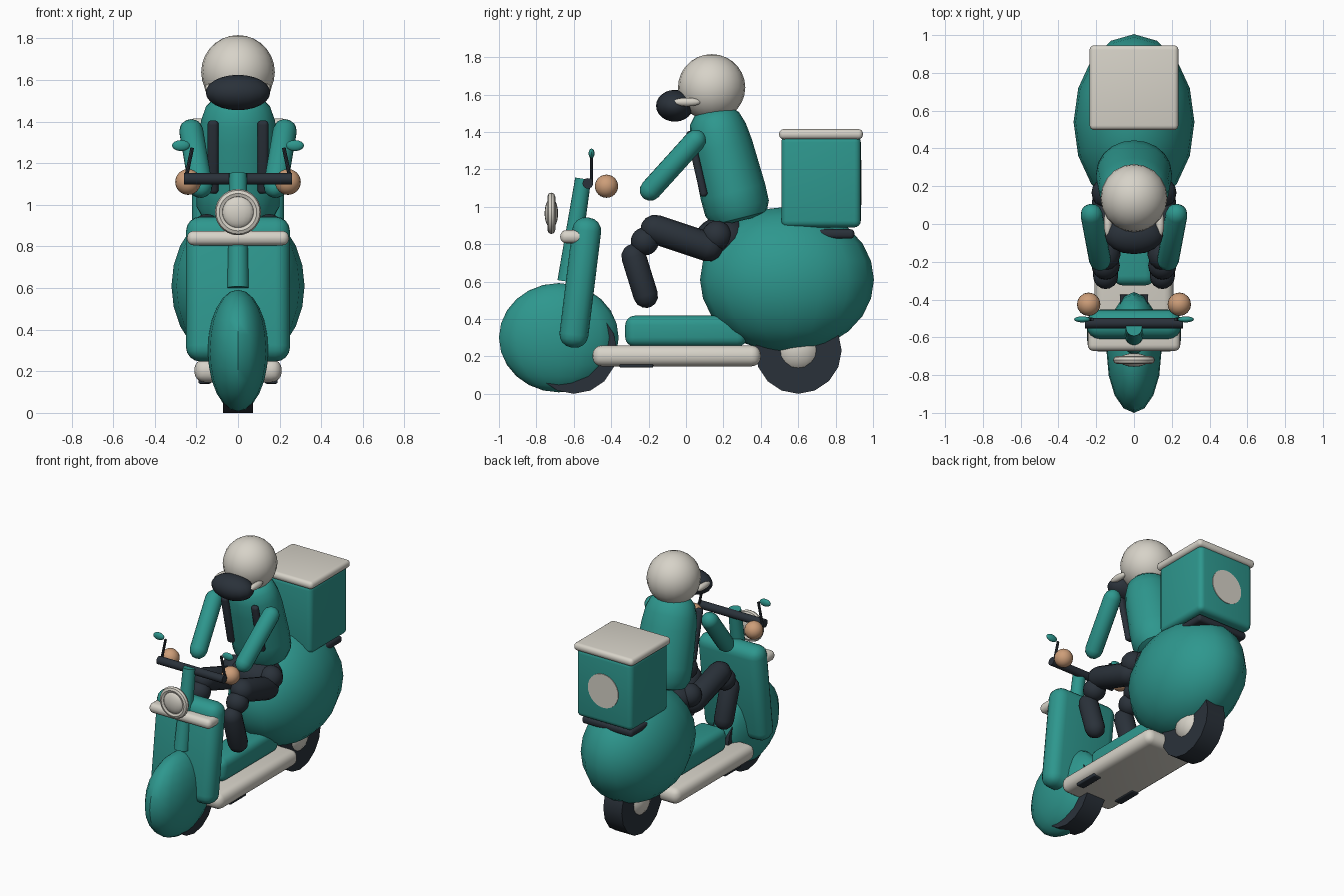
import bpy, math
from mathutils import Vector

if "Cube" in bpy.data.objects:
    bpy.data.objects.remove(bpy.data.objects["Cube"])


def material(name, rgb):
    m = bpy.data.materials.new(name)
    m.diffuse_color = (*rgb, 1)
    m.use_nodes = True
    m.node_tree.nodes["Principled BSDF"].inputs["Base Color"].default_value = m.diffuse_color
    return m


TEAL = material("teal", (0.027, 0.31, 0.27))
CREAM = material("cream", (0.68, 0.65, 0.58))
DARK = material("charcoal", (0.023, 0.031, 0.042))
SKIN = material("tan", (0.61, 0.34, 0.19))


def finish(name, mat, smooth=True):
    o = bpy.context.object
    o.name = name
    o.data.materials.append(mat)
    if smooth:
        bpy.ops.object.shade_smooth_by_angle(angle=math.radians(40))
    return o


def ball(name, mat, loc, radii, seg=16, rings=12):
    bpy.ops.mesh.primitive_uv_sphere_add(segments=seg, ring_count=rings, location=loc)
    bpy.context.object.scale = radii
    bpy.ops.object.transform_apply(location=False, rotation=False)
    return finish(name, mat)


def block(name, mat, loc, size, bevel, tilt=0):
    bpy.ops.mesh.primitive_cube_add(size=1, location=loc)
    o = bpy.context.object
    o.scale = size
    bpy.ops.object.transform_apply(location=False, rotation=False)
    b = o.modifiers.new("rounding", "BEVEL")
    b.width, b.segments = bevel, 4
    bpy.ops.object.modifier_apply(modifier="rounding")
    o.rotation_euler.x = math.radians(tilt)
    return finish(name, mat)


def rod(name, mat, a, b, r1, r2=None, seg=16):
    a, b = Vector(a), Vector(b)
    bpy.ops.mesh.primitive_cone_add(vertices=seg, radius1=r1, radius2=r1 if r2 is None else r2,
                                    depth=(b - a).length, location=(a + b) / 2)
    bpy.context.object.rotation_euler = (b - a).to_track_quat('Z', 'Y').to_euler()
    return finish(name, mat)


def lathe(name, mat, profile, seg=20):
    """Spin (radius, height) points round z."""
    verts = [(r * math.cos(2 * math.pi * i / seg), r * math.sin(2 * math.pi * i / seg), z)
             for r, z in profile for i in range(seg)]
    n = len(profile)
    faces = [(k * seg + i, k * seg + (i + 1) % seg, (k + 1) * seg + (i + 1) % seg, (k + 1) * seg + i)
             for k in range(n - 1) for i in range(seg)]
    faces += [tuple(range(seg))[::-1], tuple(range((n - 1) * seg, n * seg))]
    me = bpy.data.meshes.new(name)
    me.from_pydata(verts, [], faces)
    o = bpy.data.objects.new(name, me)
    bpy.context.collection.objects.link(o)
    bpy.ops.object.select_all(action='DESELECT')
    o.select_set(True)
    bpy.context.view_layer.objects.active = o
    return finish(name, mat)


def capsule(name, mat, a, b, r):
    """Round-ended limb; a and b are the centres of the end domes."""
    a, b = Vector(a), Vector(b)
    h = (b - a).length
    arc = [math.radians(t) for t in (8, 30, 60, 90)]
    prof = [(r * math.sin(t), -r * math.cos(t)) for t in arc]
    prof += [(p, h - z) for p, z in reversed(prof)]
    o = lathe(name, mat, prof, 16)
    o.location = a
    o.rotation_euler = (b - a).to_track_quat('Z', 'Y').to_euler()
    return o


# Scooter bodywork
ball("rear_body", TEAL, (0, 0.54, 0.61), (0.32, 0.465, 0.39))
ball("front_fender", TEAL, (0, -0.68, 0.30), (0.145, 0.32, 0.292))
block("leg_shield", TEAL, (0, -0.565, 0.595), (0.50, 0.155, 0.70), 0.07, -7)
block("center_tunnel", TEAL, (0, 0.0, 0.335), (0.22, 0.65, 0.165), 0.05)
block("floorboard", CREAM, (0, -0.05, 0.203), (0.42, 0.90, 0.112), 0.05)
block("shield_trim", CREAM, (0, -0.605, 0.84), (0.49, 0.135, 0.07), 0.032)

# Wheels
for part, y in (("front", -0.60), ("rear", 0.60)):
    rod(part + "_wheel", DARK, (-0.073, y, 0.232), (0.073, y, 0.232), 0.232)
    ball(part + "_hub", CREAM, (0, y, 0.235), (0.11, 0.13, 0.13))

# Steering and headlamp
rod("steering_column", TEAL, (0, -0.635, 0.6), (0, -0.55, 1.15), 0.053, 0.043)
rod("handlebar", DARK, (-0.26, -0.525, 1.125), (0.26, -0.525, 1.125), 0.028)
bpy.ops.mesh.primitive_torus_add(location=(0, -0.72, 0.965), rotation=(math.pi / 2, 0, 0),
                                 major_radius=0.09, minor_radius=0.021,
                                 major_segments=28, minor_segments=8)
finish("headlamp_rim", CREAM)
ball("headlamp_lens", CREAM, (0, -0.72, 0.965), (0.08, 0.036, 0.08))

# Delivery box
block("box_rack", DARK, (0, 0.70, 0.855), (0.40, 0.40, 0.05), 0.02)
block("delivery_box", TEAL, (0, 0.722, 1.135), (0.44, 0.425, 0.49), 0.035)
block("box_lid", CREAM, (0, 0.722, 1.388), (0.47, 0.448, 0.054), 0.024)
rod("box_disc", CREAM, (0, 0.932, 1.13), (0, 0.939, 1.13), 0.12, seg=28)

# Rider torso: rounded, slightly tapered, leaning forward
torso = lathe("torso", TEAL, [(0.115, -0.31), (0.15, -0.295), (0.175, -0.24), (0.177, -0.15),
                              (0.166, 0.1), (0.155, 0.19), (0.135, 0.255), (0.1, 0.295), (0.06, 0.305)])
torso.scale.x = 1.14
torso.location = (0, 0.215, 1.225)
torso.rotation_euler.x = math.radians(14)

# Rider head
ball("helmet", CREAM, (0, 0.137, 1.638), (0.177, 0.18, 0.178), 20, 14)
ball("visor", DARK, (0, -0.06, 1.54), (0.155, 0.10, 0.085))
ball("pelvis", DARK, (0, 0.20, 0.83), (0.19, 0.15, 0.12))

# Paired parts
for side, s in (("left", -1), ("right", 1)):
    ball(side + "_visor_hinge", CREAM, (s * 0.138, 0.005, 1.56), (0.022, 0.075, 0.023))
    block(side + "_strap", DARK, (s * 0.12, 0.058, 1.23), (0.052, 0.04, 0.36), 0.018, 13)
    capsule(side + "_arm", TEAL, (s * 0.225, 0.05, 1.355), (s * 0.18, -0.19, 1.09), 0.058)
    ball(side + "_hand", SKIN, (s * 0.24, -0.425, 1.11), (0.062, 0.062, 0.062))
    ball(side + "_hip", DARK, (s * 0.145, 0.165, 0.845), (0.08, 0.08, 0.08))
    capsule(side + "_thigh", DARK, (s * 0.145, 0.12, 0.785), (s * 0.15, -0.165, 0.88), 0.078)
    ball(side + "_knee", DARK, (s * 0.15, -0.22, 0.815), (0.075, 0.075, 0.075))
    capsule(side + "_shin", DARK, (s * 0.15, -0.28, 0.735), (s * 0.15, -0.215, 0.525), 0.066)
    rod(side + "_mirror_stem", DARK, (s * 0.25, -0.505, 1.13), (s * 0.22, -0.505, 1.275), 0.009, seg=8)
    ball(side + "_mirror", TEAL, (s * 0.274, -0.505, 1.285), (0.043, 0.016, 0.026))
    block(side + "_foot_peg", DARK, (s * 0.16, -0.265, 0.155), (0.06, 0.18, 0.03), 0.008)
